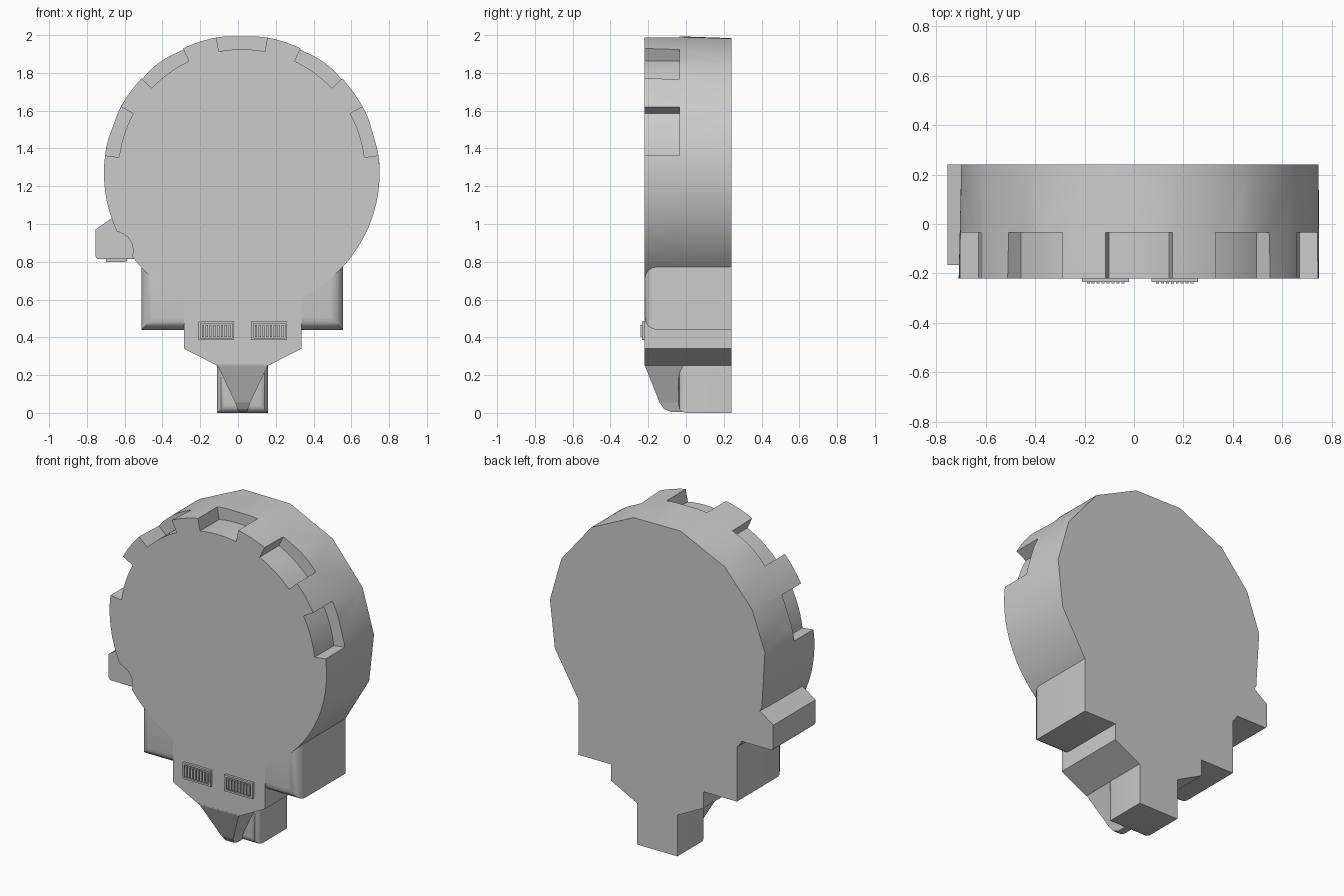
import bpy, bmesh, math
from math import sin, cos, radians

if "Cube" in bpy.data.objects:
    bpy.data.objects.remove(bpy.data.objects["Cube"])

CX, CZ, R = 0.02, 1.27, 0.73      # dial centre and radius
FRONT, BACK = -0.22, 0.24


def finish(bm, name, smooth=None):
    bmesh.ops.recalc_face_normals(bm, faces=bm.faces)
    me = bpy.data.meshes.new(name)
    bm.to_mesh(me)
    bm.free()
    ob = bpy.data.objects.new(name, me)
    bpy.context.collection.objects.link(ob)
    bpy.ops.object.select_all(action='DESELECT')
    ob.select_set(True)
    bpy.context.view_layer.objects.active = ob
    if smooth:
        bpy.ops.object.shade_smooth_by_angle(angle=radians(smooth))
    return ob


def loft(bm, pts0, y0, pts1, y1):
    """Closed solid between two x-z outlines of equal length."""
    a = [bm.verts.new((x, y0, z)) for x, z in pts0]
    b = [bm.verts.new((x, y1, z)) for x, z in pts1]
    n = len(a)
    bm.faces.new(a)
    bm.faces.new(b[::-1])
    for i in range(n):
        j = (i + 1) % n
        bm.faces.new((a[i], b[i], b[j], a[j]))


def prism(bm, pts, y0, y1):
    loft(bm, pts, y0, pts, y1)


def rect(x0, x1, z0, z1):
    return [(x0, z0), (x1, z0), (x1, z1), (x0, z1)]


def polar(deg, r=R, cx=CX, cz=CZ):
    return cx + r * cos(radians(deg)), cz + r * sin(radians(deg))


def cut(ob, cutter):
    cutter.hide_render = True
    m = ob.modifiers.new("cut", 'BOOLEAN')
    m.operation, m.object, m.solver = 'DIFFERENCE', cutter, 'EXACT'
    bpy.ops.object.select_all(action='DESELECT')
    ob.select_set(True)
    bpy.context.view_layer.objects.active = ob
    bpy.ops.object.modifier_apply(modifier=m.name)
    bpy.data.objects.remove(cutter)


# Dial: fine circle in front, coarse polygon behind
bm = bmesh.new()
N = 72
back_deg = [-43, -18, 5, 27, 52, 77, 102, 128, 150, 170, 197, 222, 250, 290]
fv = [bm.verts.new((x, FRONT, z)) for x, z in (polar(-43 + i * 360 / N) for i in range(N))]
bv = [bm.verts.new((x, BACK, z)) for x, z in (polar(d) for d in back_deg)]


def nearest(i):
    a = -43 + i * 360 / N
    return min(range(len(bv)), key=lambda k: abs((a - back_deg[k] + 180) % 360 - 180))


bm.faces.new(fv)
bm.faces.new(bv[::-1])
for i in range(N):
    j = (i + 1) % N
    k, l = nearest(i), nearest(j)
    bm.faces.new((fv[i], bv[k], fv[j]))
    if k != l:
        bm.faces.new((fv[j], bv[k], bv[l]))
dial = finish(bm, "dial_body")

# Five rim notches and the round recess beside the side clip
bm = bmesh.new()
for c in (18, 54, 90, 126, 162):
    arc = [c - 10.7 + 21.4 * t / 6 for t in range(7)]
    prism(bm, [polar(d, 0.655) for d in arc] + [polar(d, 0.9) for d in arc[::-1]], -0.4, -0.035)
prism(bm, [polar(d, 0.1, -0.655, 0.86) for d in range(0, 360, 15)], -0.4, -0.165)
cut(dial, finish(bm, "notch_cutter"))
bpy.ops.object.shade_smooth_by_angle(angle=radians(8))

# Neck
bm = bmesh.new()
prism(bm, [(-0.285, 0.66), (-0.285, 0.34), (-0.11, 0.25), (0.16, 0.25), (0.335, 0.34), (0.335, 0.66)],
      FRONT + 0.0005, BACK)
finish(bm, "neck")


# Shoulder lugs with rounded front edges
def lug(name, outer, inner):
    bm = bmesh.new()
    y0 = FRONT + 0.001
    prism(bm, rect(min(outer, inner), max(outer, inner), 0.44, 0.775), y0, BACK)

    def on(e, axis, v):
        return all(abs(p.co[axis] - v) < 1e-4 for p in e.verts)
    edges = [e for e in bm.edges if on(e, 1, y0) and (on(e, 0, outer) or on(e, 2, 0.44))]
    bmesh.ops.bevel(bm, geom=edges, offset=0.065, segments=4, profile=0.5, affect='EDGES')
    finish(bm, name, 30)


lug("right_lug", 0.555, 0.1)
lug("left_lug", -0.51, -0.1)

# Side clip with a small tab under it
bm = bmesh.new()
prism(bm, [(-0.655, 1.04), (-0.755, 0.97), (-0.755, 0.83), (-0.745, 0.815), (-0.535, 0.815),
           (-0.5, 0.85), (-0.5, 1.04)], -0.165, BACK)
prism(bm, rect(-0.70, -0.59, 0.80, 0.83), -0.14, 0.0)
finish(bm, "side_clip")

# Foot block
bm = bmesh.new()
prism(bm, rect(-0.11, 0.16, 0.0, 0.26), -0.04, BACK)
edges = [e for e in bm.edges if all(v.co.y < 0 for v in e.verts)
         and not all(v.co.z > 0.2 for v in e.verts)]
bmesh.ops.bevel(bm, geom=edges, offset=0.04, segments=3, profile=0.5, affect='EDGES')
finish(bm, "foot_block", 30)

# Tapered spout in front of the foot: stacked (half width, front y, z) sections
bm = bmesh.new()
rings = []
for hw, y, z in ((0.135, FRONT, 0.255), (0.04, -0.14, 0.055), (0.028, -0.115, 0.02), (0.022, -0.08, 0.005)):
    rings.append([bm.verts.new((0.025 + sx * w, yy, z)) for sx, w, yy in
                  ((-1, hw, y), (1, hw, y), (1, hw, 0.03), (-1, hw, 0.03))])
for a, b in zip(rings, rings[1:]):
    for i in range(4):
        j = (i + 1) % 4
        bm.faces.new((a[i], a[j], b[j], b[i]))
bm.faces.new(rings[0])
bm.faces.new(rings[-1][::-1])
finish(bm, "spout")

# Ribbed vents on the neck
for name, x in (("left_vent", -0.115), ("right_vent", 0.165)):
    bm = bmesh.new()
    prism(bm, rect(x - 0.085, x + 0.085, 0.395, 0.475), -0.226, -0.2)
    w, h = 0.095, 0.05
    for r in (rect(x - w, x + w, 0.385, 0.396), rect(x - w, x + w, 0.472, 0.483),
              rect(x - w, x - w + 0.012, 0.396, 0.472), rect(x + w - 0.012, x + w, 0.396, 0.472)):
        prism(bm, r, -0.234, -0.2)
    for i in range(8):
        c = x - 0.07 + 0.02 * i
        prism(bm, rect(c - 0.006, c + 0.006, 0.403, 0.465), -0.24, -0.2)
    finish(bm, name)
